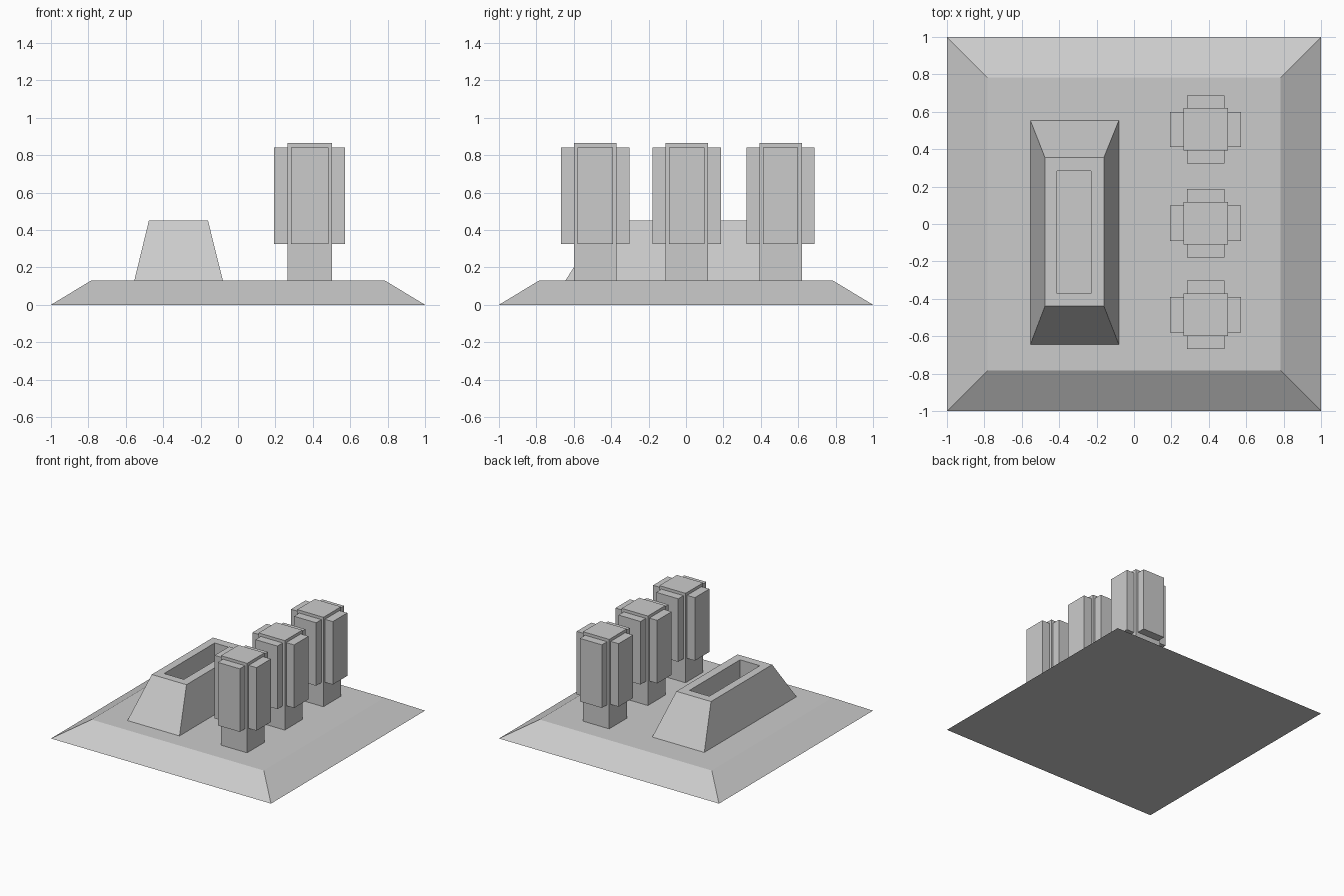
import bpy
import bmesh

if "Cube" in bpy.data.objects:
    bpy.data.objects.remove(bpy.data.objects["Cube"])


def rect_stack(name, levels):
    """Closed solid from stacked rectangles (x0, x1, y0, y1, z)."""
    bm = bmesh.new()
    rings = []
    for x0, x1, y0, y1, z in levels:
        corners = ((x0, y0), (x1, y0), (x1, y1), (x0, y1))
        rings.append([bm.verts.new((x, y, z)) for x, y in corners])
    for low, high in zip(rings, rings[1:]):
        for i in range(4):
            j = (i + 1) % 4
            bm.faces.new((low[i], low[j], high[j], high[i]))
    bm.faces.new(rings[0][::-1])
    bm.faces.new(rings[-1])
    mesh = bpy.data.meshes.new(name)
    bm.to_mesh(mesh)
    bm.free()
    obj = bpy.data.objects.new(name, mesh)
    bpy.context.collection.objects.link(obj)
    return obj


def box(name, cx, cy, hx, hy, z0, z1):
    r = (cx - hx, cx + hx, cy - hy, cy + hy)
    return rect_stack(name, [(*r, z0), (*r, z1)])


GROUND = 0.131

# Sloped plinth
rect_stack("plinth", [(-1, 1, -1, 1, 0), (-0.783, 0.783, -0.783, 0.783, GROUND)])

# Tapered hall with a recess sunk into its roof
rect_stack("tapered_hall", [
    (-0.554, -0.081, -0.644, 0.554, GROUND),
    (-0.476, -0.161, -0.439, 0.355, 0.452),
    (-0.411, -0.231, -0.372, 0.284, 0.452),
    (-0.411, -0.231, -0.372, 0.284, 0.27),
])

# Three towers: a core with a raised bay on every side
CX = 0.383
for n, cy in enumerate((-0.485, 0.004, 0.506), 1):
    box(f"tower_{n}_core", CX, cy, 0.119, 0.114, GROUND, 0.866)
    for side, s in (("left", -1), ("right", 1)):
        box(f"tower_{n}_{side}_bay", CX + s * 0.1545, cy, 0.0355, 0.094, 0.324, 0.842)
    for side, s in (("front", -1), ("back", 1)):
        box(f"tower_{n}_{side}_bay", CX, cy + s * 0.148, 0.1, 0.034, 0.324, 0.842)
